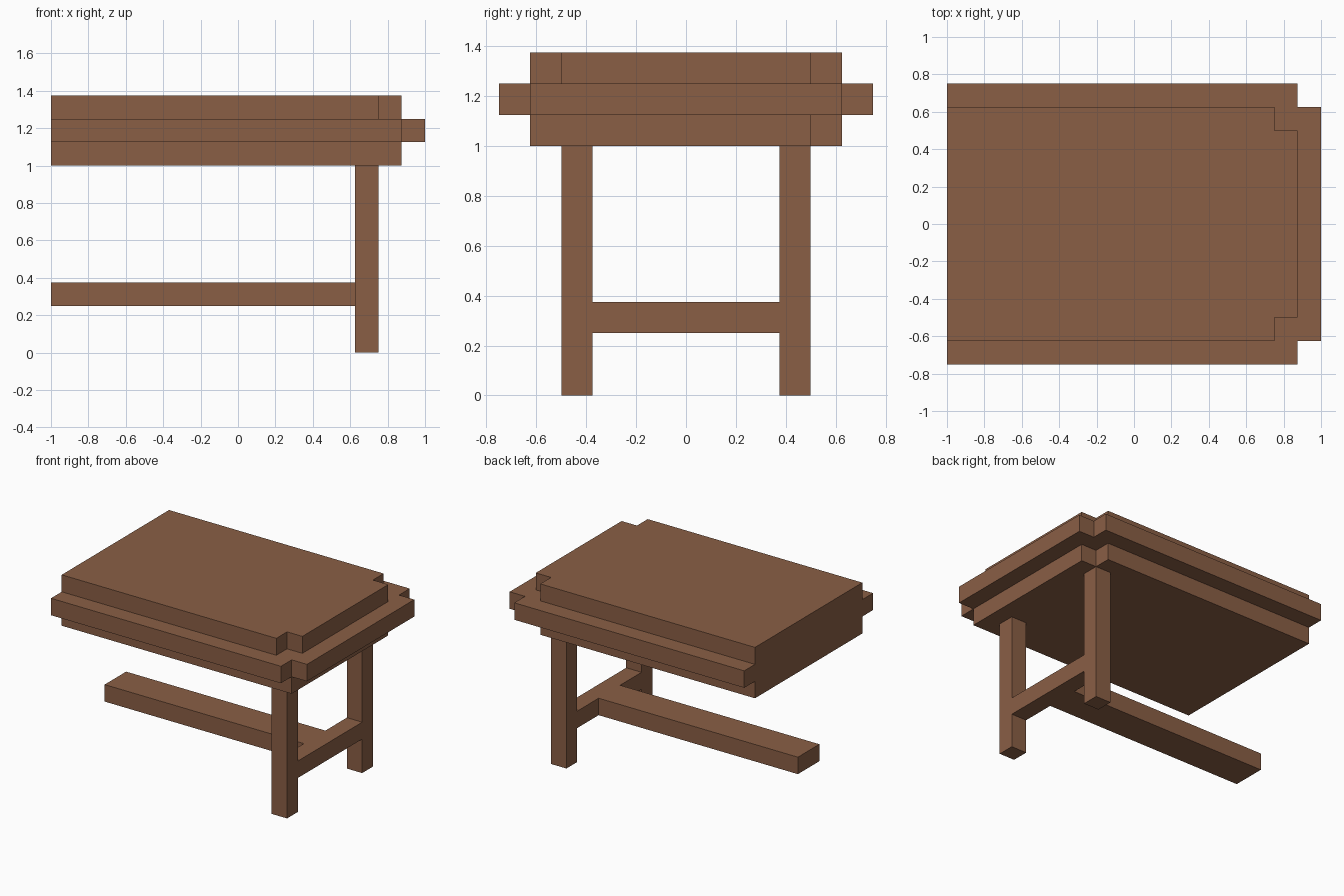
import bpy
import bmesh
from mathutils import Vector

if "Cube" in bpy.data.objects:
    bpy.data.objects.remove(bpy.data.objects["Cube"])

wood = bpy.data.materials.new("brown wood")
wood.diffuse_color = (0.254, 0.114, 0.060, 1)
wood.use_nodes = True
wood.node_tree.nodes["Principled BSDF"].inputs["Base Color"].default_value = wood.diffuse_color


def extrude(name, points, offset):
    """Extrude a flat outline of 3D points along an offset."""
    bm = bmesh.new()
    face = bm.faces.new([bm.verts.new(p) for p in points])
    res = bmesh.ops.extrude_face_region(bm, geom=[face], use_keep_orig=True)
    verts = [g for g in res["geom"] if isinstance(g, bmesh.types.BMVert)]
    bmesh.ops.translate(bm, verts=verts, vec=Vector(offset))
    bmesh.ops.recalc_face_normals(bm, faces=bm.faces)
    mesh = bpy.data.meshes.new(name)
    bm.to_mesh(mesh)
    bm.free()
    mesh.materials.append(wood)
    obj = bpy.data.objects.new(name, mesh)
    bpy.context.collection.objects.link(obj)
    return obj


U = 0.125  # grid unit of the blocky design


def slab(name, x1, y1, z, notch_front=True):
    """Table layer with a flat cut end at x=-1 and notched right corners."""
    back = [(x1, y1 - U), (x1 - U, y1 - U), (x1 - U, y1)]
    if notch_front:
        front = [(x1 - U, -y1), (x1 - U, -y1 + U), (x1, -y1 + U)]
    else:
        front = [(x1, -y1)]
    outline = [(-1, -y1)] + front + back + [(-1, y1)]
    return extrude(name, [(x, y, z) for x, y in outline], (0, 0, U))


# Layered table top
slab("tabletop_lower", 0.875, 0.625, 1.0, notch_front=False)
slab("tabletop_rim", 1.0, 0.75, 1.125)
slab("tabletop_upper", 0.875, 0.625, 1.25)

# Two legs and their cross bar as one H-shaped frame
right = [(0.375, 0.25), (0.375, 0), (0.5, 0), (0.5, 1), (0.375, 1), (0.375, 0.375)]
left = [(-y, z) for y, z in reversed(right)]
extrude("leg_frame", [(0.625, y, z) for y, z in right + left], (U, 0, 0))

# Long stretcher running to the open end
beam = [(-0.125, 0.25), (0.125, 0.25), (0.125, 0.375), (-0.125, 0.375)]
extrude("long_stretcher", [(-1, y, z) for y, z in beam], (1.625, 0, 0))
